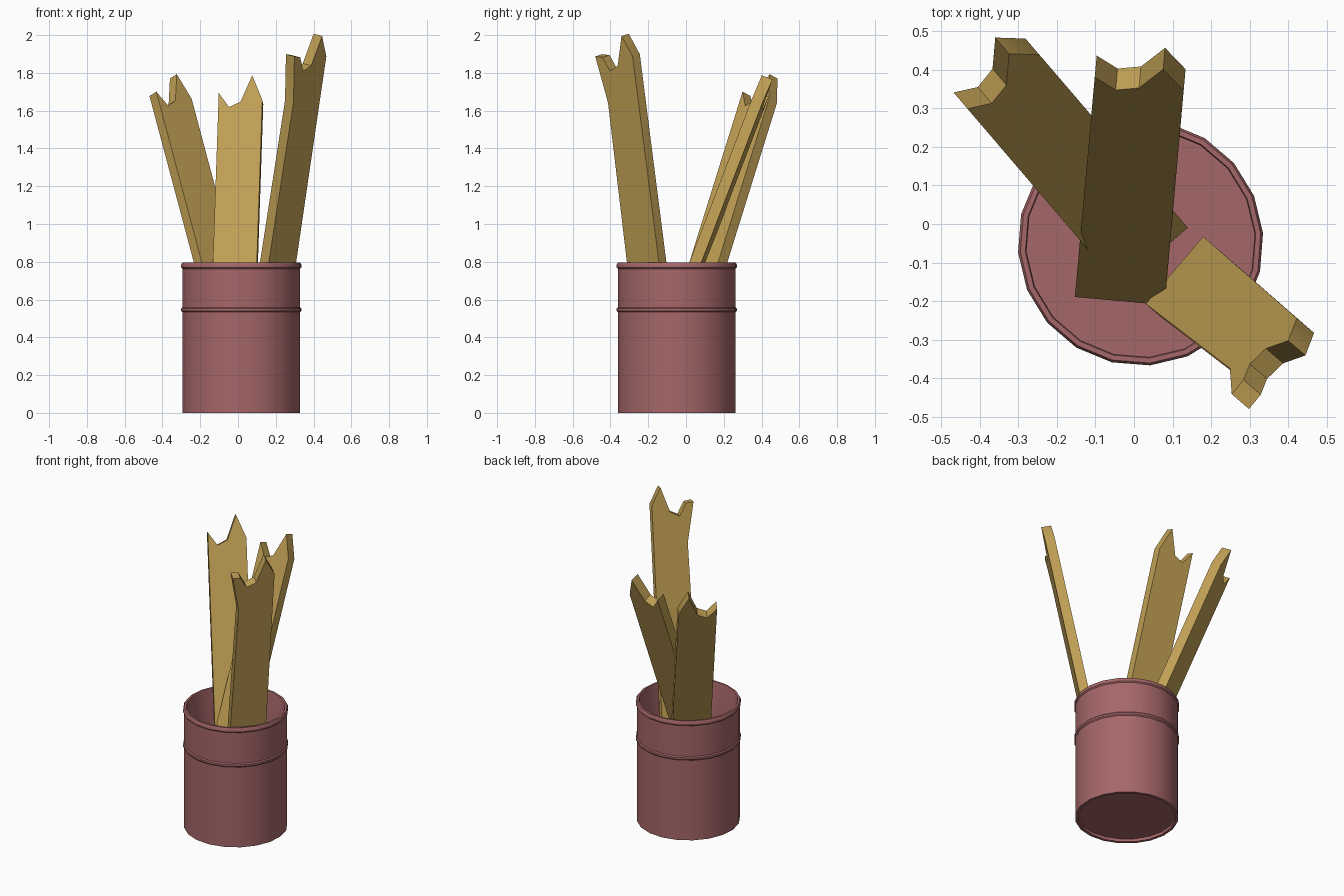
import bpy, bmesh, math
from mathutils import Vector

if "Cube" in bpy.data.objects:
    bpy.data.objects.remove(bpy.data.objects["Cube"])


def material(name, rgb):
    m = bpy.data.materials.new(name)
    m.diffuse_color = (*rgb, 1)
    m.use_nodes = True
    m.node_tree.nodes["Principled BSDF"].inputs["Base Color"].default_value = m.diffuse_color
    return m


def finish(name, bm, mat, angle):
    bmesh.ops.recalc_face_normals(bm, faces=bm.faces[:])
    me = bpy.data.meshes.new(name)
    bm.to_mesh(me)
    bm.free()
    ob = bpy.data.objects.new(name, me)
    bpy.context.collection.objects.link(ob)
    me.materials.append(mat)
    bpy.ops.object.select_all(action='DESELECT')
    ob.select_set(True)
    bpy.context.view_layer.objects.active = ob
    bpy.ops.object.shade_smooth_by_angle(angle=math.radians(angle))
    return ob


def lathe(name, profile, sides, center, turn, mat):
    bm = bmesh.new()
    verts = [bm.verts.new((r, 0, z)) for r, z in profile]
    edges = [bm.edges.new(p) for p in zip(verts, verts[1:])]
    bmesh.ops.spin(bm, geom=verts + edges, axis=(0, 0, 1), cent=(0, 0, 0),
                   angle=2 * math.pi, steps=sides, use_merge=True)
    bmesh.ops.remove_doubles(bm, verts=bm.verts[:], dist=0.0005)
    ob = finish(name, bm, mat, 35)
    ob.location = (*center, 0)
    ob.rotation_euler.z = math.radians(turn)
    return ob


def plank(name, base, lean, tilt, outline, mat, thick=0.06):
    """Extrude an outline (across, along) lying in the plank's upper face."""
    h = Vector((*lean, 0)).normalized()
    t = math.radians(tilt)
    up = Vector((0, 0, 1))
    along = h * math.sin(t) + up * math.cos(t)
    across = Vector((h.y, -h.x, 0))
    back = h * math.cos(t) - up * math.sin(t)
    bm = bmesh.new()
    face = bm.faces.new([bm.verts.new(Vector(base) + across * u + along * v)
                         for u, v in outline])
    ext = bmesh.ops.extrude_face_region(bm, geom=[face], use_keep_orig=True)
    bmesh.ops.translate(bm, vec=back * thick,
                        verts=[g for g in ext['geom'] if isinstance(g, bmesh.types.BMVert)])
    return finish(name, bm, mat, 30)


red = material("barrel_red", (0.38, 0.135, 0.14))
wood = material("wood", (0.53, 0.35, 0.09))

# Open barrel with a raised hoop, rolled rim and recessed floor
lathe("barrel", [(0, 0.02), (0.295, 0.02), (0.295, 0), (0.313, 0),
                 (0.313, 0.533), (0.319, 0.54), (0.319, 0.552), (0.313, 0.559),
                 (0.313, 0.763), (0.319, 0.77), (0.319, 0.785), (0.313, 0.795),
                 (0.300, 0.795), (0.297, 0.785), (0.297, 0.03), (0, 0.03)],
      20, (0.017, -0.049), 4.5, red)

# Broken planks leaning out of the barrel
jagged = [(-0.117, 0), (0.117, 0), (0.116, 1.56), (0.058, 1.70),
          (0, 1.55), (-0.06, 1.52), (-0.117, 1.60)]
flared = [(-0.115, 0), (0.115, 0), (0.1, 1.44), (0.148, 1.69), (0.10, 1.685),
          (0.058, 1.61), (0, 1.64), (-0.053, 1.80), (-0.112, 1.69)]
plank("middle_plank", (-0.037, -0.20, 0.20), (0.09, 0.996), 21, jagged, wood)
plank("left_plank", (0.051, -0.086, 0.22), (-0.65, 0.76), 22.3, jagged, wood)
plank("right_plank", (0.105, -0.12, 0.24), (0.76, -0.65), 11, flared, wood)
